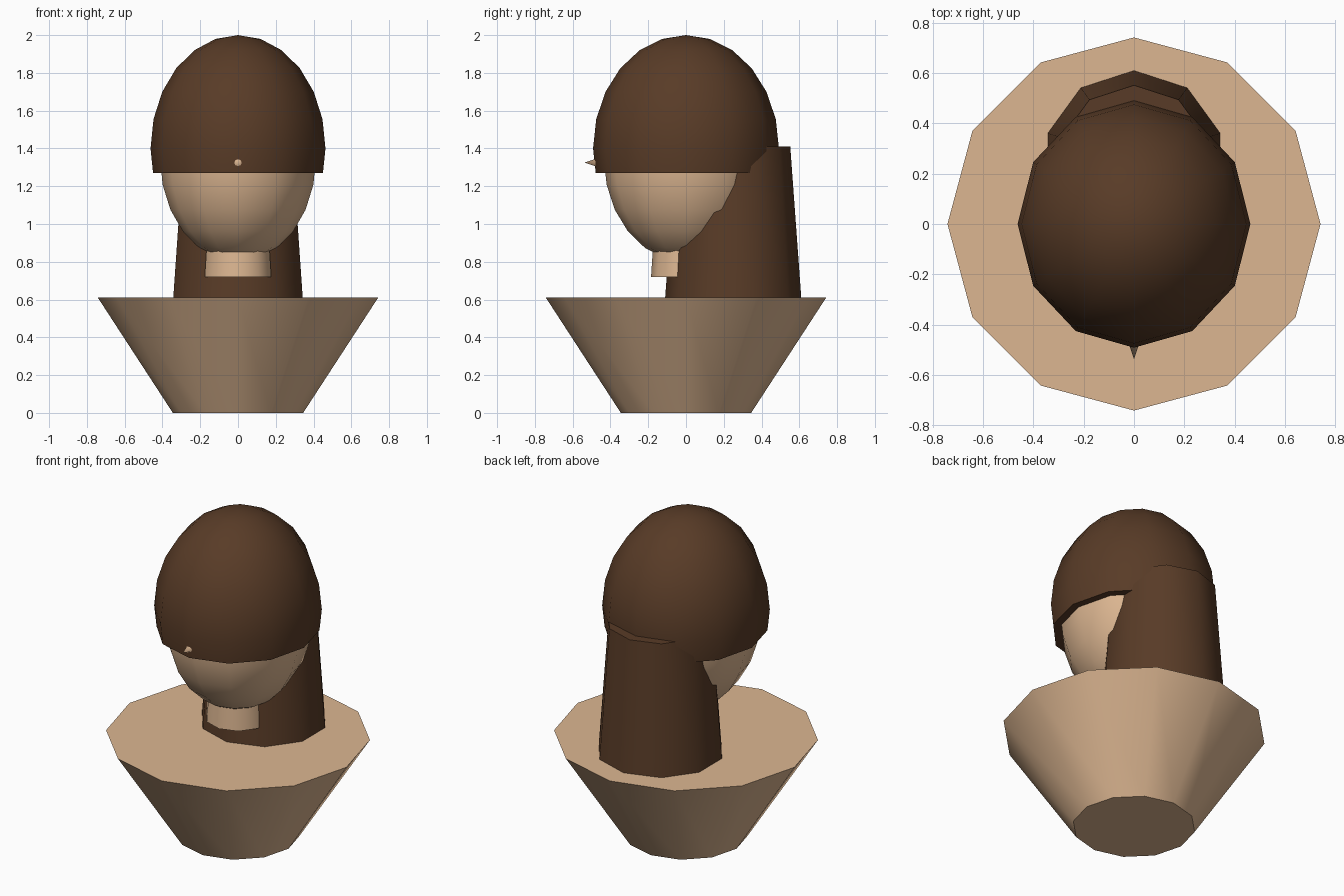
import bpy, bmesh, math
from mathutils import Matrix, Vector

if "Cube" in bpy.data.objects:
    bpy.data.objects.remove(bpy.data.objects["Cube"])


def material(name, rgb):
    m = bpy.data.materials.new(name)
    m.diffuse_color = (*rgb, 1)
    m.use_nodes = True
    m.node_tree.nodes["Principled BSDF"].inputs["Base Color"].default_value = m.diffuse_color
    return m


skin = material("warm skin", (0.72, 0.47, 0.285))
brown = material("dark brown hair", (0.098, 0.044, 0.020))


def finish(name, bm, mat, angle=40):
    bmesh.ops.recalc_face_normals(bm, faces=bm.faces)
    me = bpy.data.meshes.new(name)
    bm.to_mesh(me)
    bm.free()
    me.materials.append(mat)
    ob = bpy.data.objects.new(name, me)
    bpy.context.collection.objects.link(ob)
    bpy.ops.object.select_all(action='DESELECT')
    ob.select_set(True)
    bpy.context.view_layer.objects.active = ob
    bpy.ops.object.shade_smooth_by_angle(angle=math.radians(angle))
    return ob


def frustum(name, mat, sides, r0, r1, z0, z1, y=0):
    bm = bmesh.new()
    bmesh.ops.create_cone(bm, cap_ends=True, segments=sides, radius1=r0, radius2=r1,
                          depth=z1 - z0, matrix=Matrix.Translation((0, y, (z0 + z1) / 2)))
    return finish(name, bm, mat)


def ellipsoid(name, mat, size, z, cut=None):
    bm = bmesh.new()
    bmesh.ops.create_uvsphere(bm, u_segments=12, v_segments=12, radius=1,
                              matrix=Matrix.Translation((0, 0, z)) @ Matrix.Diagonal((*size, 1)))
    if cut is not None:
        # remove everything below the cut and close the underside
        r = bmesh.ops.bisect_plane(bm, geom=bm.verts[:] + bm.edges[:] + bm.faces[:],
                                   plane_co=(0, 0, cut), plane_no=(0, 0, 1), clear_inner=True)
        bmesh.ops.contextual_create(
            bm, geom=[e for e in r["geom_cut"] if isinstance(e, bmesh.types.BMEdge)])
    return finish(name, bm, mat)


# shoulders, neck and the long hair down the back
frustum("shoulders", skin, 12, 0.345, 0.742, 0.0, 0.61)
frustum("neck", skin, 10, 0.185, 0.17, 0.72, 0.95)
frustum("back_hair", brown, 10, 0.361, 0.302, 0.60, 1.41, y=0.25)

# head and hair cap
ellipsoid("head", skin, (0.413, 0.435, 0.55), 1.35)
ellipsoid("hair_cap", brown, (0.463, 0.492, 0.60), 1.40, cut=1.27)

# pointed nose, poking out of the fringe
bm = bmesh.new()
bmesh.ops.create_cone(bm, cap_ends=True, segments=8, radius1=0.05, radius2=0, depth=0.15,
                      matrix=Matrix.Translation((0, -0.463, 1.325)) @
                      Matrix.Rotation(math.radians(90), 4, 'X'))
finish("nose", bm, skin, 50)
